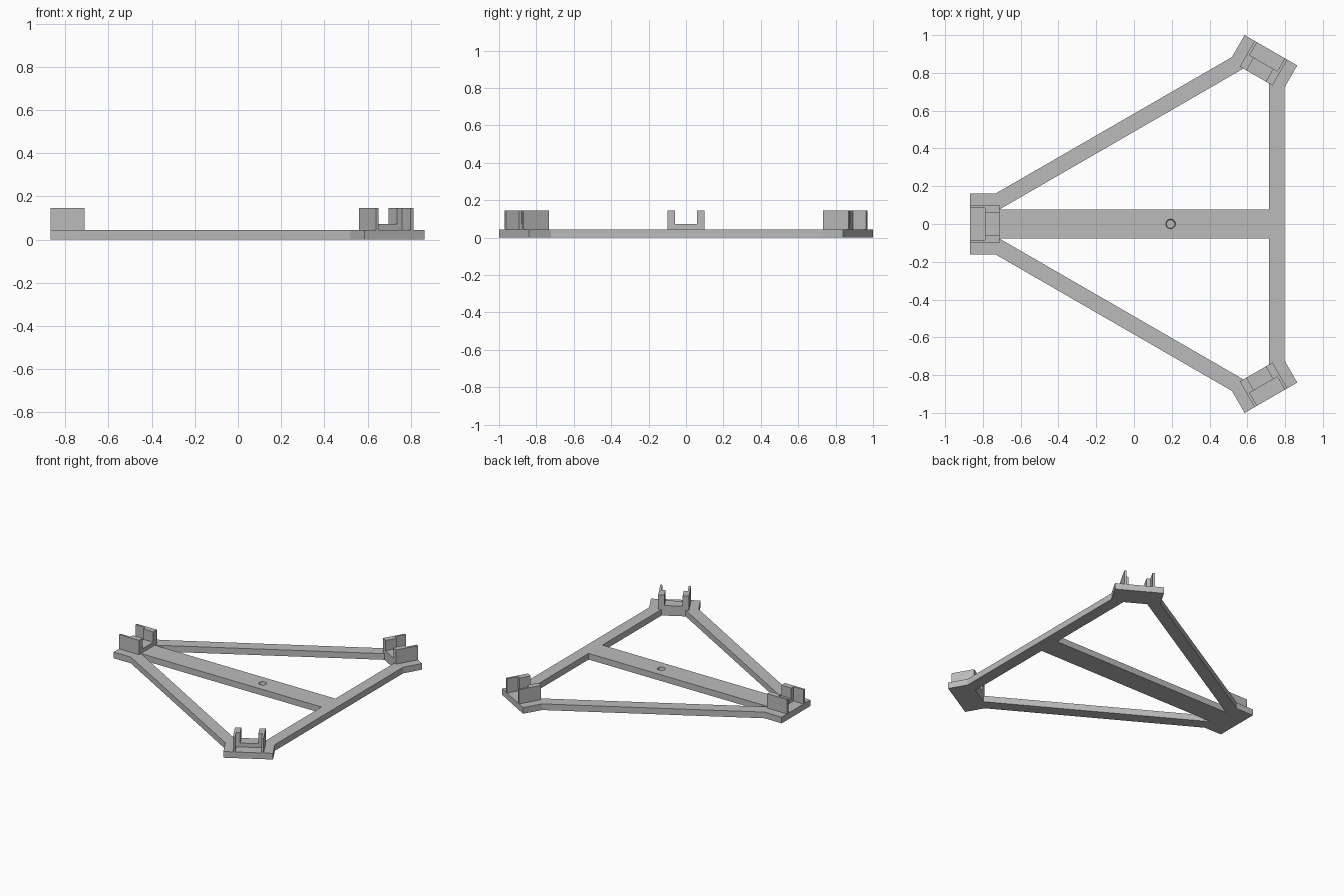
import bpy, bmesh
from math import radians, sin, cos, pi, sqrt
from mathutils import Matrix, Vector

if "Cube" in bpy.data.objects:
    bpy.data.objects.remove(bpy.data.objects["Cube"], do_unlink=True)

CENTRE_X = 0.194     # centre of the triangle
REACH = 1.062        # centre to the outer edge of each pad
PAD_IN = 0.905       # centre to the inner edge of each pad
PAD_HALF = 0.161
BAR_IN, BAR_OUT = 0.52, 0.603   # edge bars, distance from centre
THICK, SILL, TOP = 0.044, 0.072, 0.146

grey = bpy.data.materials.new("plain_grey")
grey.use_nodes = True
colour = (0.5, 0.5, 0.5, 1)
grey.diffuse_color = colour
grey.node_tree.nodes["Principled BSDF"].inputs["Base Color"].default_value = colour


def corner(u, v, angle):
    """Point at u outward and v sideways along a corner direction."""
    a = radians(angle)
    return (CENTRE_X + u * cos(a) - v * sin(a), u * sin(a) + v * cos(a))


def add_prism(bm, outline, z0, z1):
    face = bm.faces.new([bm.verts.new((x, y, z0)) for x, y in outline])
    up = bmesh.ops.extrude_face_region(bm, geom=[face])["geom"]
    verts = [g for g in up if isinstance(g, bmesh.types.BMVert)]
    bmesh.ops.translate(bm, verts=verts, vec=Vector((0, 0, z1 - z0)))


def finish(bm, name):
    bmesh.ops.recalc_face_normals(bm, faces=bm.faces)
    mesh = bpy.data.meshes.new(name)
    bm.to_mesh(mesh)
    bm.free()
    mesh.materials.append(grey)
    obj = bpy.data.objects.new(name, mesh)
    bpy.context.collection.objects.link(obj)
    return obj


def cut(obj, cutter):
    mod = obj.modifiers.new("cut", "BOOLEAN")
    mod.operation, mod.solver, mod.object = "DIFFERENCE", "EXACT", cutter
    bpy.context.view_layer.objects.active = obj
    bpy.ops.object.modifier_apply(modifier=mod.name)
    bpy.data.objects.remove(cutter, do_unlink=True)


# Triangular frame with a pad at each corner
pad_side = 2 * BAR_OUT - sqrt(3) * PAD_HALF
pad = [(pad_side, -PAD_HALF), (REACH, -PAD_HALF), (REACH, PAD_HALF), (pad_side, PAD_HALF)]
bm = bmesh.new()
add_prism(bm, [corner(u, v, a) for a in (60, 180, 300) for u, v in pad], 0, THICK)
frame = finish(bm, "frame")

# Two openings, leaving the centre bar between them
v_in = (2 * BAR_IN - PAD_IN) / sqrt(3)
bm = bmesh.new()
for side in (1, -1):
    opening = [(CENTRE_X + BAR_IN, v_in), corner(PAD_IN, -v_in, 60),
               corner(PAD_IN, v_in, 60), (CENTRE_X - PAD_IN, v_in)]
    add_prism(bm, [(x, y * side) for x, y in opening], -0.1, 0.1)
cut(frame, finish(bm, "opening_cutter"))

# Small blind hole at the centre
bm = bmesh.new()
bmesh.ops.create_cone(bm, cap_ends=True, segments=24, radius1=0.022, radius2=0.027,
                      depth=0.04, matrix=Matrix.Translation((CENTRE_X, 0, THICK - 0.01)))
cut(frame, finish(bm, "hole_cutter"))

# Corner brackets: two stepped walls and a low sill
STEP, GAP, POCKET, OUTER = 0.983, 0.059, 0.085, 0.1
wall = [(PAD_IN, GAP), (STEP, GAP), (STEP, POCKET), (REACH, POCKET), (REACH, OUTER), (PAD_IN, OUTER)]
sill = [(PAD_IN, -GAP), (STEP, -GAP), (STEP, GAP), (PAD_IN, GAP)]
for name, angle in (("back", 60), ("right", 180), ("front", 300)):
    bm = bmesh.new()
    for side in (1, -1):
        add_prism(bm, [corner(u, v * side, angle) for u, v in wall], THICK, TOP)
    add_prism(bm, [corner(u, v, angle) for u, v in sill], THICK, SILL)
    finish(bm, name + "_bracket")
